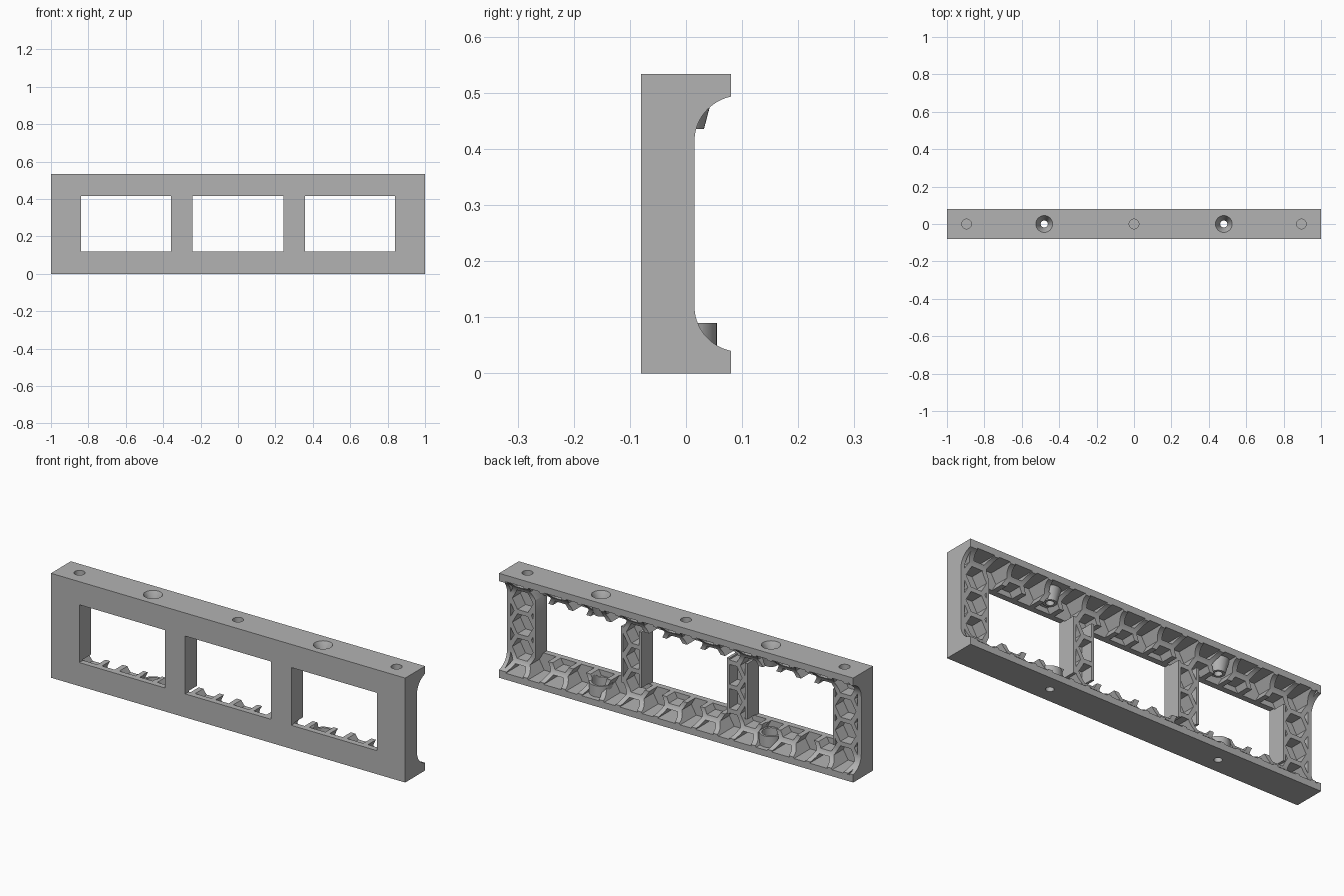
import bpy, bmesh, math

HEIGHT, FRONT, BACK = 0.533, -0.08, 0.08
SILL, HEAD = 0.12, 0.415
MID = HEIGHT / 2

if "Cube" in bpy.data.objects:
    bpy.data.objects.remove(bpy.data.objects["Cube"])

grey = bpy.data.materials.new("plain_grey")
grey.use_nodes = True
colour = (0.45, 0.45, 0.45, 1)
grey.diffuse_color = colour
grey.node_tree.nodes["Principled BSDF"].inputs["Base Color"].default_value = colour


def new_object(name, bm):
    bmesh.ops.recalc_face_normals(bm, faces=bm.faces)
    mesh = bpy.data.meshes.new(name)
    bm.to_mesh(mesh)
    bm.free()
    mesh.materials.append(grey)
    obj = bpy.data.objects.new(name, mesh)
    bpy.context.collection.objects.link(obj)
    return obj


def add_prism(bm, points, offset):
    """Close a flat loop of 3D points and extrude it by offset."""
    face = bm.faces.new([bm.verts.new(p) for p in points])
    made = bmesh.ops.extrude_face_region(bm, geom=[face], use_keep_orig=True)
    verts = [v for v in made["geom"] if isinstance(v, bmesh.types.BMVert)]
    bmesh.ops.translate(bm, verts=verts, vec=offset)


def add_cone(bm, x, z0, z1, r0, r1):
    made = bmesh.ops.create_cone(bm, cap_ends=True, segments=32,
                                 radius1=r0, radius2=r1, depth=z1 - z0)
    bmesh.ops.translate(bm, verts=made["verts"], vec=(x, 0, (z0 + z1) / 2))


def combine(target, bm, operation, name):
    """Boolean a temporary solid into the target, then drop it."""
    tool = new_object(name, bm)
    tool.hide_render = True
    mod = target.modifiers.new(name, "BOOLEAN")
    mod.operation, mod.solver, mod.object = operation, "EXACT", tool
    mod.use_self = True
    bpy.context.view_layer.objects.active = target
    bpy.ops.object.modifier_apply(modifier=name)
    bpy.data.objects.remove(tool)


def clip(points, axis, limit, sign):
    """Keep the side of a polygon where sign * (p[axis] - limit) >= 0."""
    result = []
    for i, b in enumerate(points):
        a = points[i - 1]
        da, db = sign * (a[axis] - limit), sign * (b[axis] - limit)
        if da * db < 0:
            t = da / (da - db)
            result.append((a[0] + t * (b[0] - a[0]), a[1] + t * (b[1] - a[1])))
        if db >= 0:
            result.append(b)
    return result


# Frame body: a bar with a C-shaped hollow along its back
arc_r = 0.0817
lower = []
for i in range(17):
    a = math.radians(258.2 - 78.2 * i / 16)
    lower.append((0.015 + arc_r + arc_r * math.cos(a), SILL + arc_r * math.sin(a)))
upper = [(y, HEIGHT - z) for y, z in reversed(lower)]
profile = [(FRONT, 0), (BACK, 0)] + lower + upper + [(BACK, HEIGHT), (FRONT, HEIGHT)]
bm = bmesh.new()
add_prism(bm, [(-1, y, z) for y, z in profile], (2, 0, 0))
frame = new_object("frame", bm)

# Three window openings
bm = bmesh.new()
for x0, x1 in ((-0.84, -0.357), (-0.242, 0.242), (0.357, 0.84)):
    add_prism(bm, [(x0, -1, SILL), (x1, -1, SILL), (x1, -1, HEAD), (x0, -1, HEAD)], (0, 2, 0))
combine(frame, bm, "DIFFERENCE", "windows")

# Honeycomb pockets in the back of rails, posts and ends
CELL = 0.0715
ROW = CELL * math.sqrt(3)
POCKET_FLOOR = -0.05


def cut_pockets(name, x0, x1, z0, z1):
    bm = bmesh.new()
    for col in range(-10, 10):
        cx = (col + 0.5) * 1.5 * CELL
        for row in range(-3, 4):
            cz = MID + (row + 0.5 * (col % 2)) * ROW
            r = CELL - 0.013
            cell = [(cx + r * math.cos(k * math.pi / 3), cz + r * math.sin(k * math.pi / 3))
                    for k in range(6)]
            for axis, limit, sign in ((0, x0, 1), (0, x1, -1), (1, z0, 1), (1, z1, -1)):
                cell = clip(cell, axis, limit, sign)
            if len(cell) < 3:
                continue
            wide = max(p[0] for p in cell) - min(p[0] for p in cell)
            tall = max(p[1] for p in cell) - min(p[1] for p in cell)
            if min(wide, tall) > 0.008:
                add_prism(bm, [(x, POCKET_FLOOR, z) for x, z in cell], (0, 0.3, 0))
    combine(frame, bm, "DIFFERENCE", name)


cut_pockets("lower_rail_pockets", -0.98, 0.98, 0.033, SILL + 0.005)
cut_pockets("upper_rail_pockets", -0.98, 0.98, HEAD - 0.005, HEIGHT - 0.033)
for side, s in (("left", 1), ("right", -1)):
    for part, a, b in (("post", 0.255, 0.344), ("end", 0.853, 0.98)):
        x0, x1 = sorted((s * a, s * b))
        cut_pockets(f"{side}_{part}_pockets", x0, x1, SILL + 0.003, HEAD - 0.003)

# Screw bosses in both rails
bm = bmesh.new()
for x in (-0.48, 0.48):
    add_cone(bm, x, 0.01, 0.09, 0.055, 0.055)
    add_cone(bm, x, HEAD + 0.02, HEIGHT - 0.01, 0.032, 0.055)
combine(frame, bm, "UNION", "bosses")

# Screw holes with a recess below and a countersink on top
bm = bmesh.new()
for x in (-0.48, 0.48):
    add_cone(bm, x, -0.1, HEIGHT + 0.1, 0.019, 0.019)
combine(frame, bm, "DIFFERENCE", "screw_holes")
bm = bmesh.new()
for x in (-0.48, 0.48):
    add_cone(bm, x, 0.04, 0.2, 0.043, 0.043)
    add_cone(bm, x, HEIGHT - 0.05, HEIGHT + 0.002, 0.019, 0.046)
combine(frame, bm, "DIFFERENCE", "screw_recesses")

# Blind pin holes in the top
bm = bmesh.new()
for x in (-0.895, 0, 0.895):
    add_cone(bm, x, HEIGHT - 0.03, HEIGHT + 0.1, 0.026, 0.026)
combine(frame, bm, "DIFFERENCE", "pin_holes")

bpy.ops.object.select_all(action="DESELECT")
frame.select_set(True)
bpy.context.view_layer.objects.active = frame
bpy.ops.object.shade_smooth_by_angle(angle=math.radians(30))
